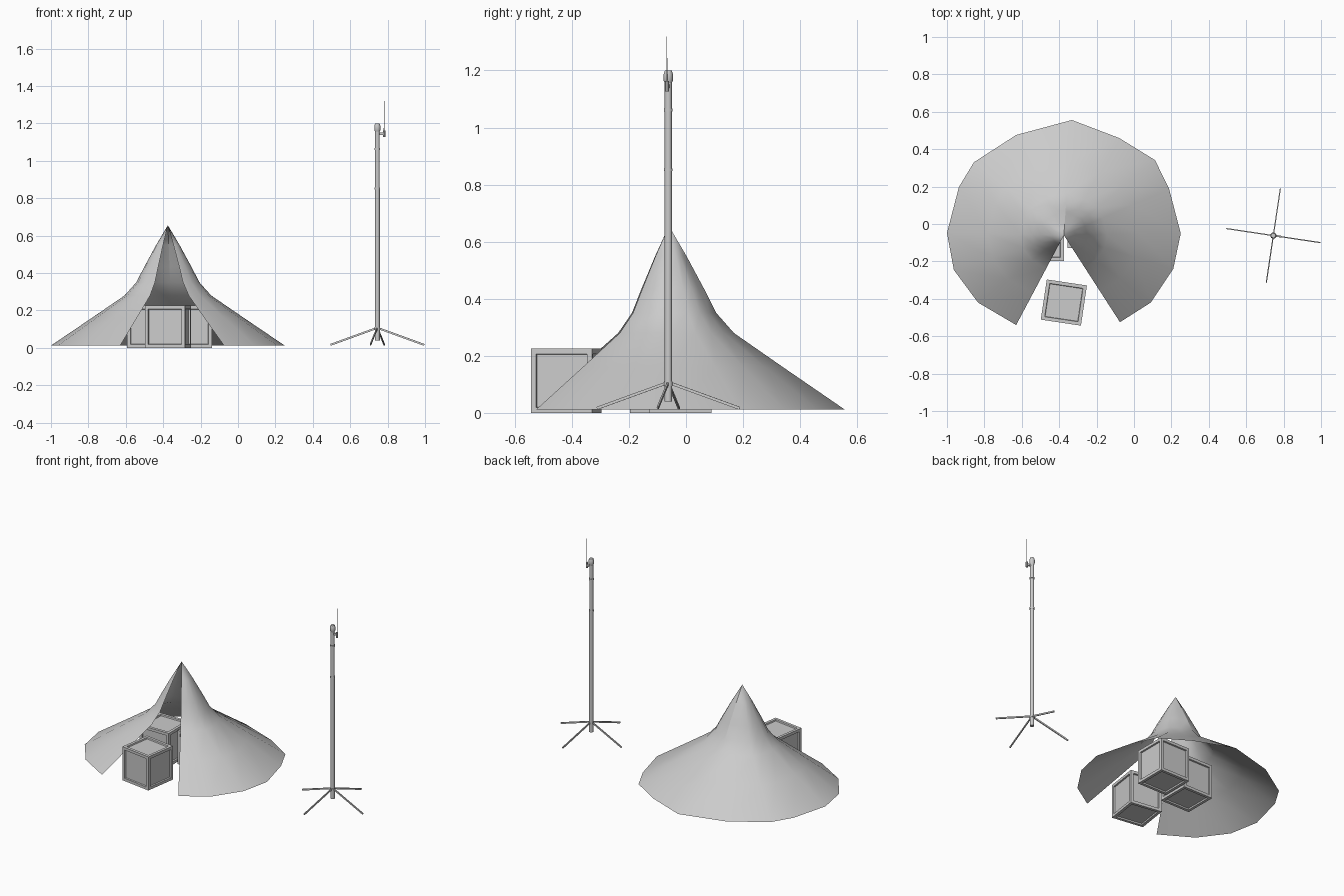
import bpy, bmesh, math
from mathutils import Vector, Matrix

if "Cube" in bpy.data.objects:
    bpy.data.objects.remove(bpy.data.objects["Cube"])


def finish(bm, name, smooth=None):
    bmesh.ops.recalc_face_normals(bm, faces=bm.faces[:])
    me = bpy.data.meshes.new(name)
    bm.to_mesh(me)
    bm.free()
    ob = bpy.data.objects.new(name, me)
    bpy.context.collection.objects.link(ob)
    if smooth:
        bpy.ops.object.select_all(action='DESELECT')
        ob.select_set(True)
        bpy.context.view_layer.objects.active = ob
        bpy.ops.object.shade_smooth_by_angle(angle=math.radians(smooth))
    return ob


def lathe(name, profile, loc, sides):
    bm = bmesh.new()
    rings = [[bm.verts.new((loc[0] + r * math.cos(2 * math.pi * i / sides),
                            loc[1] + r * math.sin(2 * math.pi * i / sides), z))
              for i in range(sides)] for r, z in profile]
    for a, b in zip(rings, rings[1:]):
        for i in range(sides):
            j = (i + 1) % sides
            bm.faces.new((a[i], a[j], b[j], b[i]))
    bm.faces.new(rings[0])
    bm.faces.new(rings[-1])
    return finish(bm, name, 40)


def bar(name, a, b, width, height):
    a, b = Vector(a), Vector(b)
    d = b - a
    bm = bmesh.new()
    bmesh.ops.create_cube(bm, size=1)
    x = d.normalized()
    side = Vector((0, 0, 1)).cross(x).normalized()
    rot = Matrix((x, side, x.cross(side))).transposed().to_4x4()
    m = Matrix.Translation((a + b) / 2) @ rot @ Matrix.Diagonal((d.length, width, height, 1))
    bmesh.ops.transform(bm, matrix=m, verts=bm.verts[:])
    return finish(bm, name)


# Tent canopy: hem outline scaled towards the apex, open at the front
apex = Vector((-0.375, -0.06, 0.655))
hem = [(-.63, -.54), (-.834, -.42), (-.963, -.246), (-1, -.048), (-.936, .198),
       (-.856, .33), (-.63, .476), (-.332, .556), (-.08, .46), (.112, .342),
       (.187, .19), (.25, -.05), (.21, -.24), (.09, -.42), (-.075, -.525)]
levels = [(.10, .55), (.20, .435), (.27, .35), (.37, .28), (.65, .16), (1, .012)]
bm = bmesh.new()
top = bm.verts.new(apex)
rings = [[bm.verts.new((apex.x + f * (x - apex.x), apex.y + f * (y - apex.y), z))
          for x, y in hem] for f, z in levels]
for i in range(len(hem) - 1):
    bm.faces.new((top, rings[0][i], rings[0][i + 1]))
    for a, b in zip(rings, rings[1:]):
        bm.faces.new((a[i], b[i], b[i + 1], a[i + 1]))
finish(bm, "tent_canopy", 30)


# Crates with recessed panels on all six sides
def crate(name, x, y, angle):
    bm = bmesh.new()
    bmesh.ops.create_cube(bm, size=1)
    bmesh.ops.scale(bm, vec=(.217, .217, .225), verts=bm.verts[:])
    panels = bm.faces[:]
    bmesh.ops.inset_individual(bm, faces=panels, thickness=.026)
    bmesh.ops.inset_individual(bm, faces=panels, thickness=.003, depth=-.009)
    m = Matrix.Translation((x, y, .1125)) @ Matrix.Rotation(math.radians(angle), 4, 'Z')
    bmesh.ops.transform(bm, matrix=m, verts=bm.verts[:])
    finish(bm, name)


crate("front_crate", -.375, -.42, -8.5)
crate("left_crate", -.484, -.088, 0)
crate("right_crate", -.248, -.02, 0)

# Mast with collars and a cap
mx, my = .745, -.062
lathe("mast_pole", [(.013, .04), (.013, .85), (.0125, .85), (.0125, 1.17)], (mx, my), 16)
for i, z in enumerate((.852, 1.062)):
    lathe(f"mast_collar_{i}", [(.0155, z - .005), (.0155, z + .005)], (mx, my), 16)
lathe("mast_cap", [(.012, 1.155), (.0165, 1.165), (.0165, 1.187), (.012, 1.2)], (mx, my), 16)
lathe("leg_hub", [(.0155, .095), (.0155, .11)], (mx, my), 16)

# Four splayed legs
for i in range(4):
    a = math.radians(-8.5 + 90 * i)
    c, s = math.cos(a), math.sin(a)
    bar(f"mast_leg_{i}", (mx + .008 * c, my + .008 * s, .104),
        (mx + .253 * c, my + .253 * s, .016), .006, .010)

# Side bracket and whip aerial near the mast top
bar("aerial_bracket", (mx + .008, my, 1.145), (mx + .032, my - .004, 1.145), .010, .012)
lathe("aerial_base", [(.007, 1.127), (.007, 1.163)], (mx + .036, my - .005), 8)
lathe("aerial_rod", [(.0018, 1.16), (.0012, 1.32)], (mx + .036, my - .005), 6)
